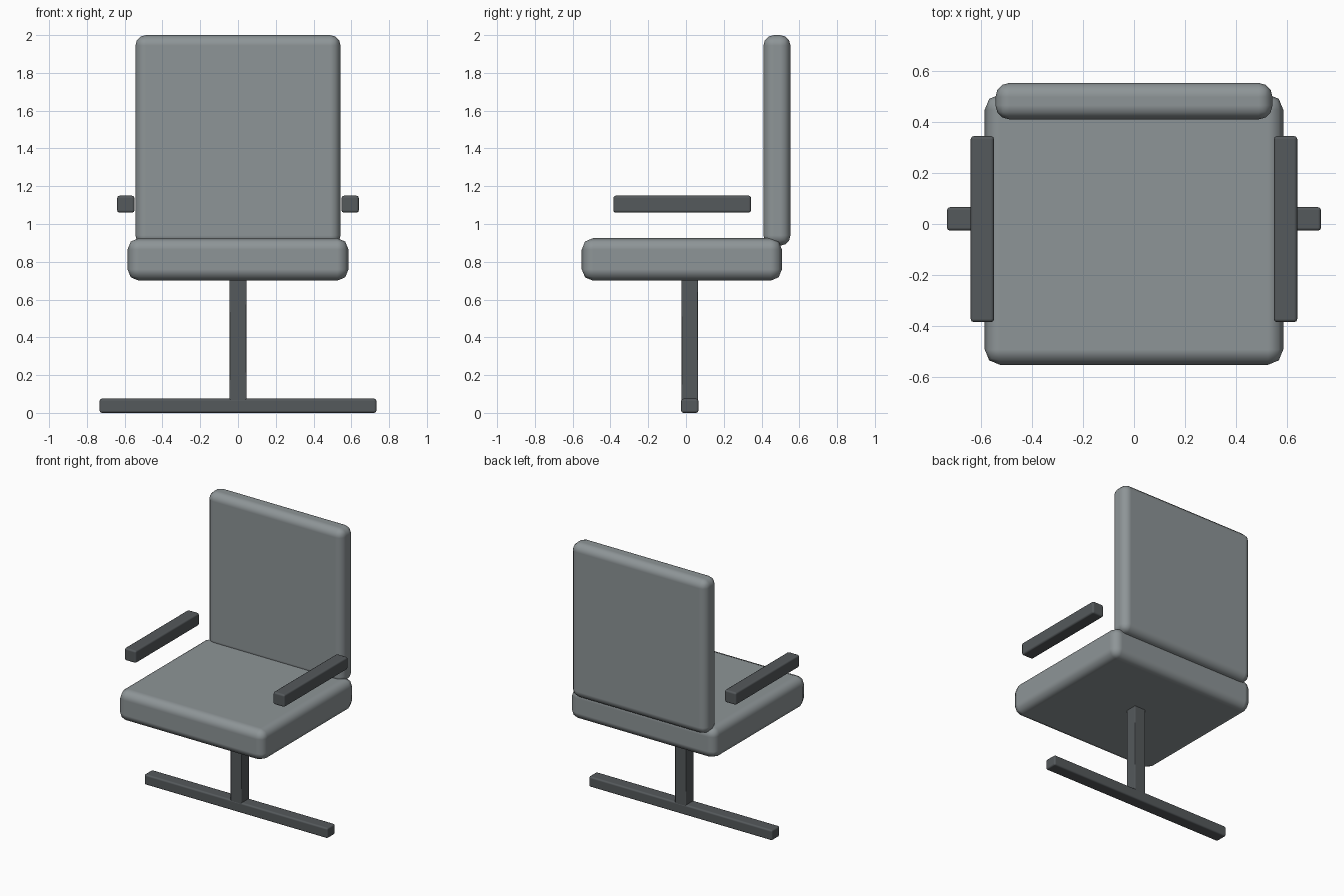
import bpy

if "Cube" in bpy.data.objects:
    bpy.data.objects.remove(bpy.data.objects["Cube"])


def material(name, color):
    mat = bpy.data.materials.new(name)
    mat.diffuse_color = (*color, 1.0)
    mat.use_nodes = True
    mat.node_tree.nodes["Principled BSDF"].inputs["Base Color"].default_value = mat.diffuse_color
    return mat


cushion_grey = material("cushion_grey", (0.27, 0.30, 0.31))
frame_grey = material("frame_grey", (0.09, 0.10, 0.106))


def box(name, x, y, z, bevel, segments, mat):
    """Rounded box from (min, max) ranges on each axis."""
    ranges = (x, y, z)
    bpy.ops.mesh.primitive_cube_add(size=1, location=[(a + b) / 2 for a, b in ranges])
    ob = bpy.context.object
    ob.name = name
    ob.scale = [b - a for a, b in ranges]
    bpy.ops.object.transform_apply(location=False, rotation=False, scale=True)
    bpy.ops.object.shade_smooth()
    mod = ob.modifiers.new("rounding", 'BEVEL')
    mod.width = bevel
    mod.segments = segments
    mod.harden_normals = True  # keeps the large faces flat
    bpy.ops.object.modifier_apply(modifier=mod.name)
    ob.data.materials.append(mat)
    return ob


# Cushions
box("seat", (-0.585, 0.585), (-0.552, 0.508), (0.70, 0.925), 0.06, 2, cushion_grey)
box("backrest", (-0.543, 0.543), (0.41, 0.553), (0.885, 2.0), 0.055, 3, cushion_grey)

# Armrests, floating at either side
for side, label in ((-1, "left"), (1, "right")):
    xs = sorted((side * 0.548, side * 0.64))
    box(label + "_armrest", xs, (-0.385, 0.345), (1.06, 1.15), 0.013, 2, frame_grey)

# Central post and floor bar
box("post", (-0.045, 0.045), (-0.024, 0.064), (0.03, 0.72), 0.005, 1, frame_grey)
box("floor_bar", (-0.733, 0.733), (-0.026, 0.066), (0.0, 0.075), 0.012, 2, frame_grey)
